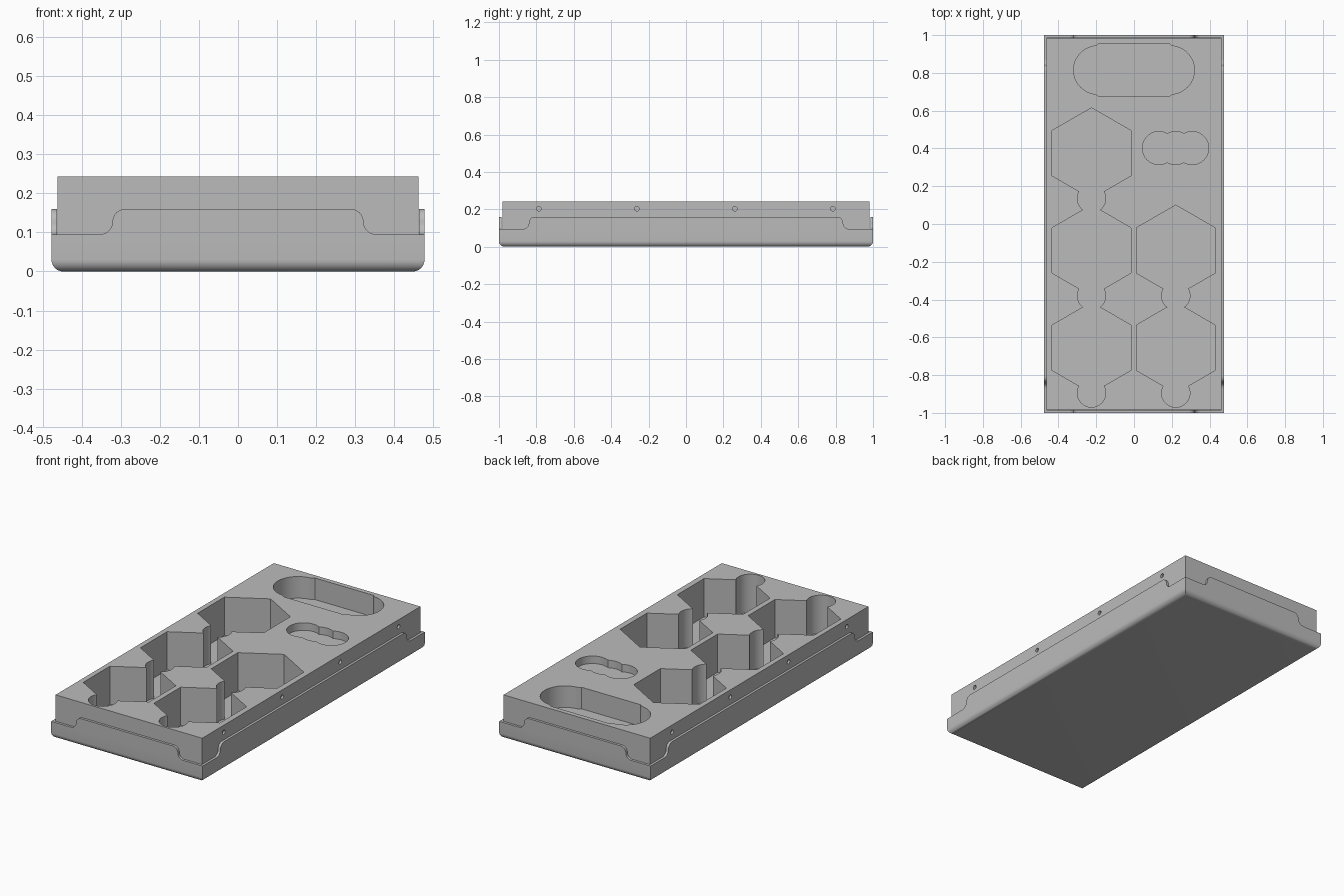
import bpy, bmesh, math
from mathutils import Matrix

if "Cube" in bpy.data.objects:
    bpy.data.objects.remove(bpy.data.objects["Cube"], do_unlink=True)

grey = bpy.data.materials.new("plain grey")
grey.use_nodes = True
grey.diffuse_color = (0.5, 0.5, 0.5, 1)
grey.node_tree.nodes["Principled BSDF"].inputs["Base Color"].default_value = (0.5, 0.5, 0.5, 1)


def make(name, bm):
    bmesh.ops.recalc_face_normals(bm, faces=bm.faces)
    mesh = bpy.data.meshes.new(name)
    bm.to_mesh(mesh)
    bm.free()
    obj = bpy.data.objects.new(name, mesh)
    bpy.context.collection.objects.link(obj)
    mesh.materials.append(grey)
    return obj


def prism(name, points, low, high, turn=Matrix()):
    """Extrude a flat outline from low to high, then turn it."""
    bm = bmesh.new()
    face = bm.faces.new([bm.verts.new((x, y, low)) for x, y in points])
    new = bmesh.ops.extrude_face_region(bm, geom=[face])["geom"]
    verts = [v for v in new if isinstance(v, bmesh.types.BMVert)]
    bmesh.ops.translate(bm, verts=verts, vec=(0, 0, high - low))
    bmesh.ops.transform(bm, matrix=turn, verts=bm.verts)
    return make(name, bm)


def arc(cx, cy, r, start, end, steps):
    angles = [math.radians(start + (end - start) * i / steps) for i in range(steps + 1)]
    return [(cx + r * math.cos(a), cy + r * math.sin(a)) for a in angles]


def ring(cx, cy, r, sides=48, start=90):
    return arc(cx, cy, r, start, start + 360, sides)[:-1]


def box(hx, hy, cx=0, cy=0):
    return [(cx - hx, cy - hy), (cx + hx, cy - hy), (cx + hx, cy + hy), (cx - hx, cy + hy)]


def cut(target, cutter):
    cutter.hide_render = True
    mod = target.modifiers.new("cut", "BOOLEAN")
    mod.operation, mod.solver, mod.object = "DIFFERENCE", "EXACT", cutter
    bpy.context.view_layer.objects.active = target
    bpy.ops.object.modifier_apply(modifier=mod.name)
    bpy.data.objects.remove(cutter, do_unlink=True)


HX, HY = 0.477, 1.0
WALL, FLOOR = 0.014, 0.015
RIM, LOW_RIM, TOP = 0.16, 0.095, 0.243

# Tray with rounded lower edges
tray = prism("tray", box(HX, HY), 0, RIM)
bm = bmesh.new()
bm.from_mesh(tray.data)
lower = [e for e in bm.edges if all(v.co.z < 0.001 for v in e.verts)]
bmesh.ops.bevel(bm, geom=lower, offset=0.03, segments=8, profile=0.5, affect="EDGES")
bm.to_mesh(tray.data)
bm.free()
cut(tray, prism("cavity", box(HX - WALL, HY - WALL), FLOOR, 0.3))

# S-shaped drops of the rim towards every corner
r = (RIM - LOW_RIM) / 2
for step, half, length in ((0.321, HY, HX), (0.84, HX, HY)):
    outline = (arc(step - r, RIM - r, r, 90, 0, 8)
               + arc(step + r, LOW_RIM + r, r, 180, 270, 8)
               + [(length + 0.1, LOW_RIM), (length + 0.1, 0.3), (step - r, 0.3)])
    # Local x runs along the wall, local y goes up, local z points outwards
    stand = Matrix(((1, 0, 0, 0), (0, 0, 1, 0), (0, 1, 0, 0), (0, 0, 0, 1)))
    if length == HY:
        stand = Matrix(((0, 0, 1, 0), (1, 0, 0, 0), (0, 1, 0, 0), (0, 0, 0, 1)))
    for along in (1, -1):
        for side in (1, -1):
            flip = (along, side) if length == HX else (side, along)
            turn = Matrix.Diagonal((*flip, 1, 1)) @ stand
            cut(tray, prism("notch", outline, half - WALL - 0.001, half + 0.1, turn))

# Insert block
block = prism("insert_block", box(0.462, 0.982), FLOOR, TOP)

# Hexagonal pockets, each with a round finger hole at its front corner
for cx, rows in ((-0.225, (0.375, -0.14, -0.655)), (0.221, (-0.14, -0.655))):
    for cy in rows:
        cut(block, prism("hex_pocket", ring(cx, cy, 0.24, 6), 0.025, 0.3))
        cut(block, prism("finger_hole", ring(cx, cy - 0.24, 0.075), 0.025, 0.3))

# Long slot at the back with a slightly wider middle
slot = arc(0.192, 0.815, 0.128, -90, 90, 24) + arc(-0.192, 0.815, 0.128, 90, 270, 24)
cut(block, prism("slot", slot, 0.12, 0.3))
middle = [(sx * x, 0.815 + sy * y) for sx, sy, pts in (
    (1, 1, ((0.21, 0.122), (0.185, 0.14))), (-1, 1, ((0.185, 0.14), (0.21, 0.122))),
    (-1, -1, ((0.21, 0.122), (0.185, 0.14))), (1, -1, ((0.185, 0.14), (0.21, 0.122))))
    for x, y in pts]
cut(block, prism("slot_middle", middle, 0.12, 0.3))

# Shallow pocket of three overlapping circles
for i in range(3):
    cut(block, prism("coin_pocket", ring(0.132 + 0.088 * i, 0.402, 0.0875), 0.2, 0.3))

# Small round holes along both long sides
for side in (1, -1):
    for y in (-0.787, -0.263, 0.261, 0.785):
        turn = Matrix.Translation((side * 0.462, y, 0.203)) @ Matrix.Rotation(math.pi / 2, 4, "Y")
        cut(block, prism("side_hole", ring(0, 0, 0.012, 20), -0.012, 0.012, turn))

# Smooth the curved walls, keep the edges sharp
for obj in (tray, block):
    bpy.ops.object.select_all(action="DESELECT")
    obj.select_set(True)
    bpy.context.view_layer.objects.active = obj
    bpy.ops.object.shade_smooth_by_angle(angle=math.radians(30))
